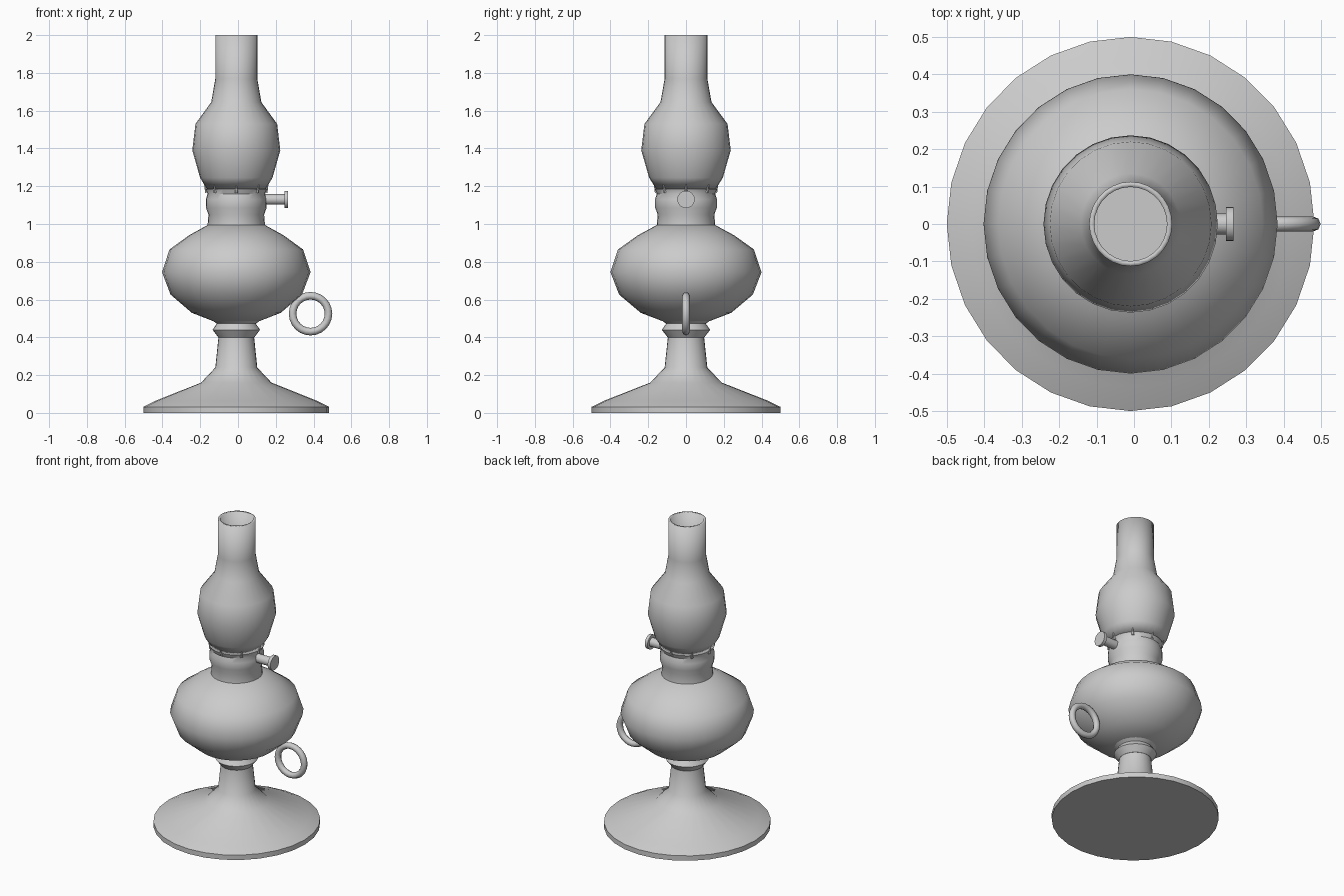
import bpy, math
from mathutils import Vector

if "Cube" in bpy.data.objects:
    bpy.data.objects.remove(bpy.data.objects["Cube"], do_unlink=True)

SIDES = 28
AXIS_X = -0.009      # lamp axis
SQUASH = 0.983       # slight narrowing across x

grey = bpy.data.materials.new("plain grey")
grey.use_nodes = True
grey.diffuse_color = (0.6, 0.6, 0.6, 1)
grey.node_tree.nodes["Principled BSDF"].inputs["Base Color"].default_value = (0.6, 0.6, 0.6, 1)


def finish(obj, name, angle=40):
    obj.name = obj.data.name = name
    obj.data.materials.append(grey)
    bpy.ops.object.select_all(action='DESELECT')
    obj.select_set(True)
    bpy.context.view_layer.objects.active = obj
    bpy.ops.object.shade_smooth_by_angle(angle=math.radians(angle))
    return obj


def lathe(name, profile, bottom=True, top=True, angle=40):
    """Revolve (radius, height) points, listed from bottom to top."""
    verts, faces = [], []
    for r, z in profile:
        for i in range(SIDES):
            a = math.tau * i / SIDES
            verts.append((r * SQUASH * math.cos(a), r * math.sin(a), z))
    for k in range(len(profile) - 1):
        for i in range(SIDES):
            j = (i + 1) % SIDES
            lo, hi = k * SIDES, (k + 1) * SIDES
            faces.append((lo + i, lo + j, hi + j, hi + i))
    if bottom:
        faces.append(tuple(reversed(range(SIDES))))
    if top:
        faces.append(tuple(range(len(verts) - SIDES, len(verts))))
    mesh = bpy.data.meshes.new(name)
    mesh.from_pydata(verts, [], faces)
    obj = bpy.data.objects.new(name, mesh)
    obj.location.x = AXIS_X
    bpy.context.collection.objects.link(obj)
    return finish(obj, name, angle)


def rod(name, x0, x1, radius, z):
    """Cylinder lying along x."""
    bpy.ops.mesh.primitive_cylinder_add(vertices=20, radius=radius, depth=x1 - x0,
                                        location=((x0 + x1) / 2, 0, z),
                                        rotation=(0, math.pi / 2, 0))
    return finish(bpy.context.object, name)


# Foot with flared stem
lathe("foot", [(0.5, 0), (0.5, 0.032), (0.435, 0.064), (0.19, 0.16),
               (0.113, 0.24), (0.095, 0.41)])

# Collar between stem and reservoir
lathe("collar", [(0.097, 0.4), (0.128, 0.44), (0.105, 0.472), (0.127, 0.488)], angle=30)

# Oil reservoir
lathe("reservoir", [(0.125, 0.486), (0.24, 0.53), (0.354, 0.626), (0.4, 0.745),
                    (0.36, 0.865), (0.255, 0.94), (0.15, 0.997)])

# Burner
lathe("burner", [(0.155, 0.99), (0.15, 1.05), (0.163, 1.085), (0.164, 1.13),
                 (0.155, 1.16), (0.166, 1.185)])

# Glass chimney, an open shell
chimney = lathe("chimney", [(0.158, 1.185), (0.195, 1.245), (0.237, 1.39),
                            (0.22, 1.53), (0.135, 1.645), (0.113, 1.77), (0.113, 2)],
                bottom=False, top=False)
shell = chimney.modifiers.new("wall", 'SOLIDIFY')
shell.thickness = 0.014
shell.offset = -1

# Prongs holding the chimney
for i in range(8):
    a = math.tau * i / 8
    place = Vector((AXIS_X + 0.163 * math.cos(a), 0.163 * math.sin(a), 1.188))
    bpy.ops.mesh.primitive_cone_add(vertices=6, radius1=0.009, radius2=0.002, depth=0.045,
                                    location=place, rotation=(0, 0.25, a))
    finish(bpy.context.object, f"prong_{i + 1}")

# Wick knob
rod("knob_shaft", 0.12, 0.25, 0.028, 1.13)
rod("knob_disc", 0.246, 0.266, 0.046, 1.13)

# Ring handle
bpy.ops.mesh.primitive_torus_add(major_radius=0.095, minor_radius=0.02, major_segments=24,
                                 minor_segments=8, location=(0.384, 0, 0.525),
                                 rotation=(math.pi / 2, 0, 0))
finish(bpy.context.object, "ring_handle", 60)
